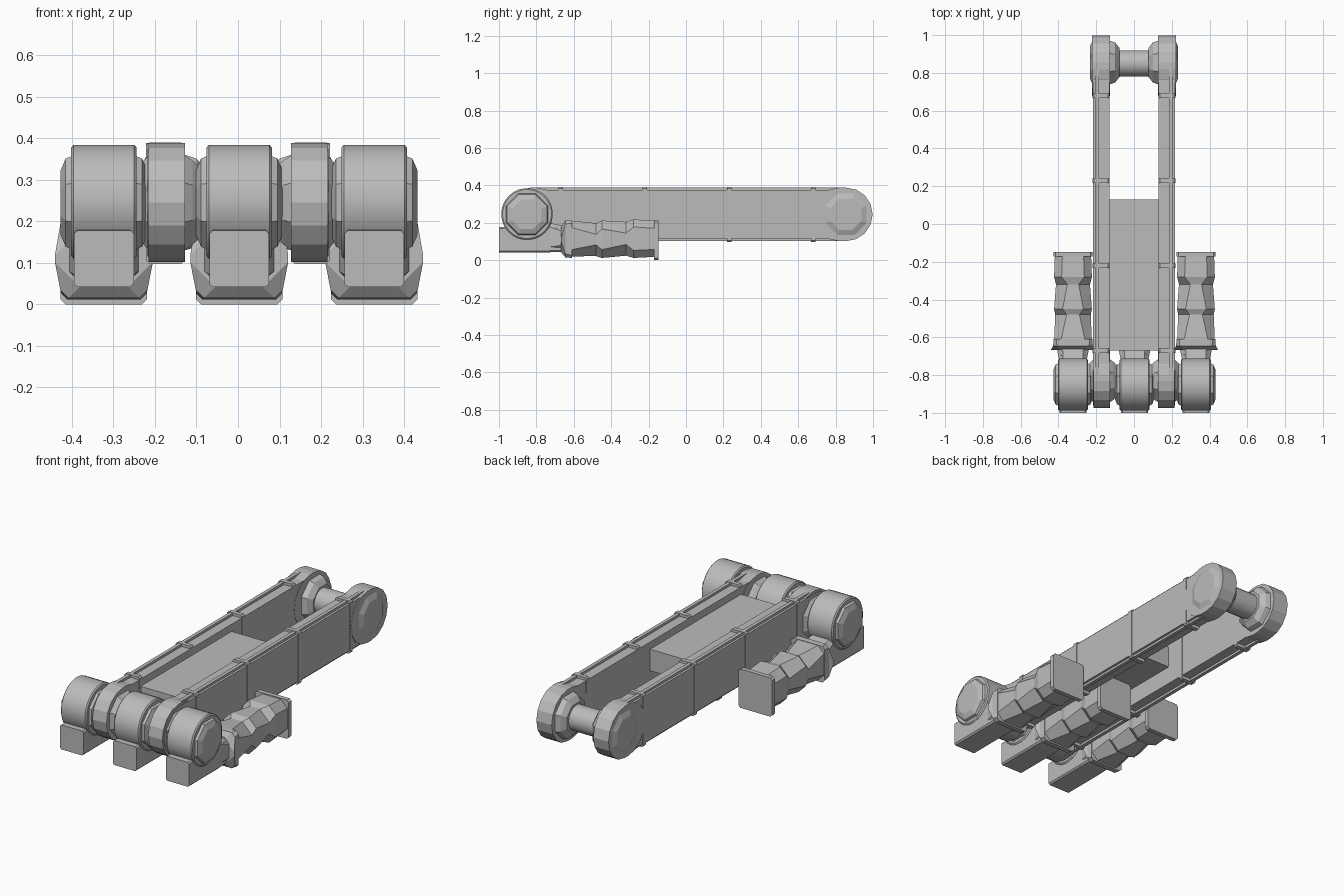
import bpy, bmesh, math

cube = bpy.data.objects.get("Cube")
if cube:
    bpy.data.objects.remove(cube)

grey = bpy.data.materials.new("plain_grey")
grey.use_nodes = True
COLOR = (0.5, 0.5, 0.5, 1)
grey.diffuse_color = COLOR
grey.node_tree.nodes["Principled BSDF"].inputs["Base Color"].default_value = COLOR

AXLE_Z = 0.245
BACK_Y = 0.855
FRONT_Y = -0.83
WHEEL_Y = -0.85


def loft(name, rings, smooth=False):
    """Skin a row of equal rings and cap both ends."""
    bm = bmesh.new()
    rows = [[bm.verts.new(p) for p in ring] for ring in rings]
    for a, b in zip(rows, rows[1:]):
        for i in range(len(a)):
            j = (i + 1) % len(a)
            bm.faces.new((a[i], a[j], b[j], b[i]))
    bm.faces.new(rows[0])
    bm.faces.new(rows[-1])
    bmesh.ops.recalc_face_normals(bm, faces=bm.faces)
    mesh = bpy.data.meshes.new(name)
    bm.to_mesh(mesh)
    bm.free()
    mesh.materials.append(grey)
    obj = bpy.data.objects.new(name, mesh)
    bpy.context.collection.objects.link(obj)
    if smooth:
        bpy.ops.object.select_all(action='DESELECT')
        obj.select_set(True)
        bpy.context.view_layer.objects.active = obj
        bpy.ops.object.shade_smooth_by_angle(angle=math.radians(35))
    return obj


def turned(name, y, steps, sides=12, z=AXLE_Z, smooth=False):
    """Turned part along x; steps are (x, radius)."""
    def ring(x, r):
        angles = [math.tau * (i + 0.5) / sides for i in range(sides)]
        return [(x, y + r * math.cos(a), z + r * math.sin(a)) for a in angles]
    return loft(name, [ring(*s) for s in steps], smooth)


def stadium(name, x0, x1, y0, y1, r, sides=8):
    """Plate with round ends, extruded along x."""
    def ring(x):
        pts = []
        for cy, start in ((y1, -math.pi / 2), (y0, math.pi / 2)):
            for i in range(sides + 1):
                a = start + math.pi * i / sides
                pts.append((x, cy + r * math.cos(a), AXLE_Z + r * math.sin(a)))
        return pts
    return loft(name, [ring(x0), ring(x1)])


def chamfered(name, cx, steps):
    """Box along y; steps are (y, half width, z low, z high, chamfer)."""
    def ring(y, w, lo, hi, c):
        return [(cx + x, y, z) for x, z in (
            (-w + c, lo), (w - c, lo), (w, lo + c), (w, hi - c),
            (w - c, hi), (-w + c, hi), (-w, hi - c), (-w, lo + c))]
    return loft(name, [ring(*s) for s in steps])


# Side rails with beads, straps and hubs
for side, s in (("left", 1), ("right", -1)):
    stadium(side + "_rail", s * 0.13, s * 0.218, FRONT_Y, BACK_Y, 0.13)
    stadium(side + "_rail_bead", s * 0.185, s * 0.205, FRONT_Y, BACK_Y, 0.143)
    stadium(side + "_rail_back_end", s * 0.128, s * 0.222, 0.82, BACK_Y, 0.143)
    stadium(side + "_rail_front_end", s * 0.128, s * 0.215, FRONT_Y, -0.8, 0.143)
    for i, y in enumerate((-0.67, -0.22, 0.23, 0.68)):
        chamfered(f"{side}_strap_{i}", s * 0.175,
                  [(y - 0.012, 0.046, 0.097, 0.39, 0.008),
                   (y + 0.012, 0.046, 0.097, 0.39, 0.008)])
    turned(side + "_back_outer_hub", BACK_Y,
           [(s * 0.218, 0.13), (s * 0.234, 0.09)], 8)
    turned(side + "_back_inner_hub", BACK_Y,
           [(s * 0.078, 0.085), (s * 0.1, 0.115), (s * 0.13, 0.125)], 8)
    turned(side + "_front_inner_hub", FRONT_Y,
           [(s * 0.09, 0.09), (s * 0.11, 0.11), (s * 0.13, 0.125)], 8)
    turned(side + "_front_outer_hub", FRONT_Y,
           [(s * 0.21, 0.13), (s * 0.235, 0.1), (s * 0.26, 0.08)], 8)

# Back roller and front axle
turned("back_roller", BACK_Y - 0.005, [(-0.13, 0.07), (0.13, 0.07)], 24, smooth=True)
turned("front_axle", WHEEL_Y, [(-0.35, 0.06), (0.35, 0.06)], 16, smooth=True)

# Bed between the rails
chamfered("bed", 0, [(-0.67, 0.132, 0.215, 0.335, 0.001),
                     (0.13, 0.132, 0.215, 0.335, 0.001)])

# Three drive units: drum, caps, gear foot and motor
for name, x in (("right", -0.323), ("middle", 0.003), ("left", 0.328)):
    turned(name + "_drum", WHEEL_Y,
           [(x - 0.079, 0.131), (x - 0.073, 0.138),
            (x + 0.073, 0.138), (x + 0.079, 0.131)], 28, 0.247, True)
    turned(name + "_drum_caps", WHEEL_Y,
           [(x - 0.104, 0.085), (x - 0.092, 0.115), (x - 0.075, 0.122),
            (x + 0.075, 0.122), (x + 0.092, 0.115), (x + 0.104, 0.085)], 8)
    chamfered(name + "_gear_foot", x,
              [(-1.0, 0.072, 0.042, 0.178, 0.008),
               (-0.74, 0.072, 0.042, 0.185, 0.008),
               (-0.64, 0.07, 0.045, 0.18, 0.01)])
    chamfered(name + "_gear_neck", x,
              [(-0.735, 0.07, 0.05, 0.2, 0.02),
               (-0.66, 0.085, 0.05, 0.185, 0.03)])
    chamfered(name + "_motor_flange", x,
              [(-0.668, 0.118, 0.042, 0.178, 0.06),
               (-0.645, 0.105, 0.015, 0.213, 0.02),
               (-0.61, 0.103, 0.012, 0.213, 0.014)])
    chamfered(name + "_motor_body", x,
              [(-0.62, 0.1, 0.02, 0.212, 0.035),
               (-0.48, 0.094, 0.022, 0.198, 0.06),
               (-0.45, 0.1, 0.012, 0.212, 0.045),
               (-0.32, 0.09, 0.024, 0.205, 0.06),
               (-0.28, 0.1, 0.012, 0.218, 0.04),
               (-0.165, 0.096, 0.018, 0.21, 0.04)])
    chamfered(name + "_motor_end_plate", x,
              [(-0.172, 0.104, 0.0, 0.216, 0.012),
               (-0.147, 0.104, 0.0, 0.216, 0.012)])
